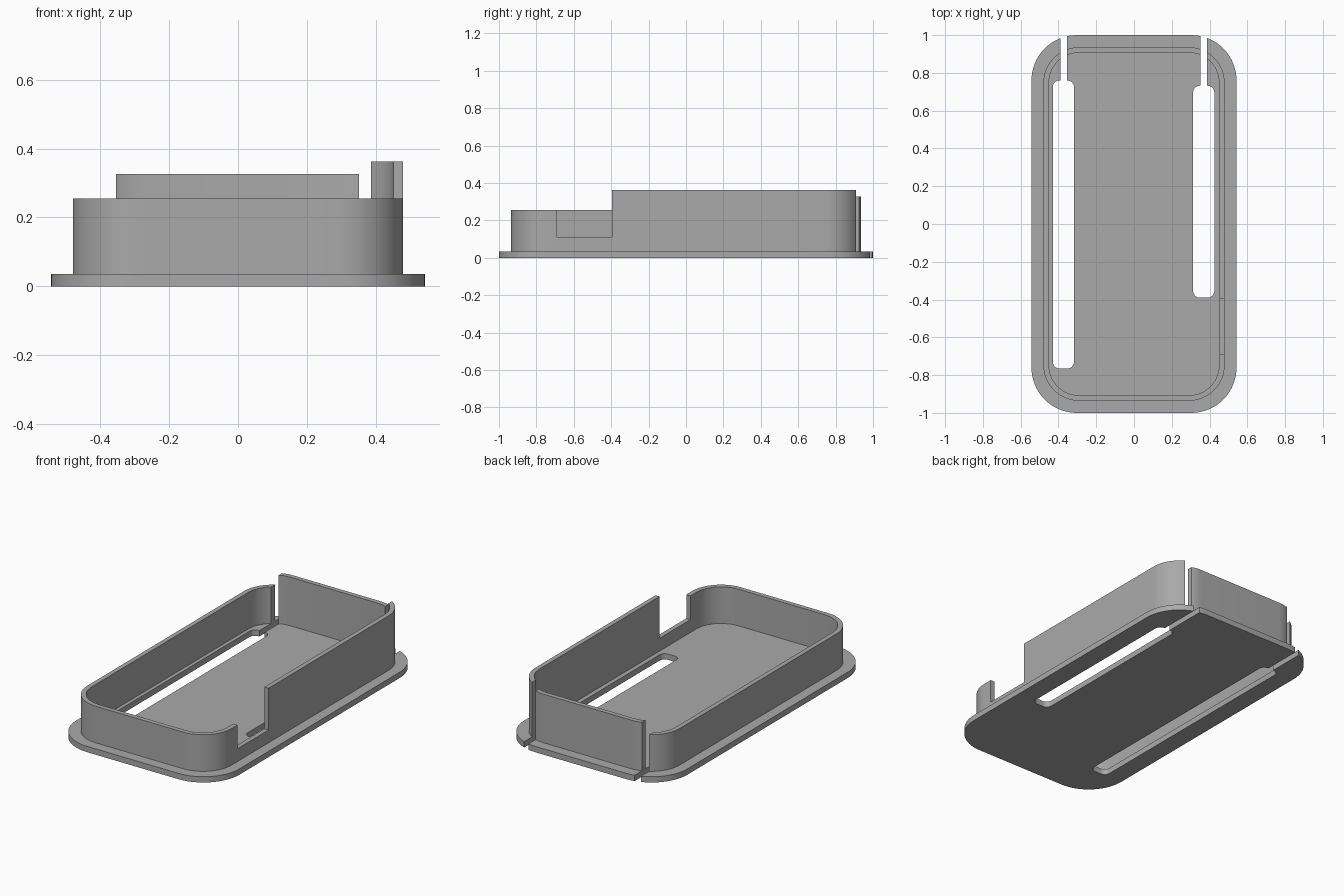
import bpy
import bmesh
from math import sin, cos, pi, radians

if "Cube" in bpy.data.objects:
    bpy.data.objects.remove(bpy.data.objects["Cube"], do_unlink=True)

grey = bpy.data.materials.new("plain grey")
grey.use_nodes = True
colour = (0.4, 0.4, 0.4, 1)
grey.diffuse_color = colour
grey.node_tree.nodes["Principled BSDF"].inputs["Base Color"].default_value = colour


def rounded_block(name, x0, x1, y0, y1, z0, z1, radius=0, steps=16):
    """Upright prism with a rounded rectangle as its outline."""
    corners = [(x1, y1, -1, -1), (x0, y1, 1, -1), (x0, y0, 1, 1), (x1, y0, -1, 1)]
    bm = bmesh.new()
    ring = []
    for quarter, (x, y, sx, sy) in enumerate(corners):
        for i in range(steps + 1 if radius else 1):
            a = (quarter + i / steps) * pi / 2
            ring.append(bm.verts.new((x + radius * (sx + cos(a)),
                                      y + radius * (sy + sin(a)), z0)) if radius
                        else bm.verts.new((x, y, z0)))
    face = bm.faces.new(ring)
    top = bmesh.ops.extrude_face_region(bm, geom=[face])["geom"]
    bmesh.ops.translate(bm, vec=(0, 0, z1 - z0),
                        verts=[v for v in top if isinstance(v, bmesh.types.BMVert)])
    bmesh.ops.recalc_face_normals(bm, faces=bm.faces)
    mesh = bpy.data.meshes.new(name)
    bm.to_mesh(mesh)
    bm.free()
    mesh.materials.append(grey)
    obj = bpy.data.objects.new(name, mesh)
    bpy.context.collection.objects.link(obj)
    return obj


def activate(obj):
    bpy.ops.object.select_all(action="DESELECT")
    obj.select_set(True)
    bpy.context.view_layer.objects.active = obj


def cut(obj, *box):
    """Cut a block out of the object."""
    cutter = rounded_block("cutter", *box, steps=6)
    cutter.hide_render = True
    activate(obj)
    mod = obj.modifiers.new("cut", "BOOLEAN")
    mod.operation = "DIFFERENCE"
    mod.solver = "EXACT"
    mod.object = cutter
    bpy.ops.object.modifier_apply(modifier=mod.name)
    bpy.data.objects.remove(cutter, do_unlink=True)


PLATE_TOP, LOW, MID, HIGH = 0.035, 0.255, 0.327, 0.363

# Base plate with two long slots
plate = rounded_block("base_plate", -0.543, 0.543, -1, 1, 0, PLATE_TOP, 0.24)
cut(plate, -0.43, -0.318, -0.765, 0.76, -1, 1, 0.035)
cut(plate, 0.313, 0.425, -0.39, 0.732, -1, 1, 0.035)

# Upright rim, hollowed out
rim = rounded_block("rim_wall", -0.48, 0.48, -0.936, 0.936, PLATE_TOP, HIGH, 0.19)
cut(rim, -0.452, 0.452, -0.908, 0.908, -1, 1, 0.162)

# Narrow gaps from the slots out through the back
for part in (plate, rim):
    cut(part, -0.39, -0.355, 0.74, 1.5, -1, 1)
    cut(part, 0.351, 0.387, 0.71, 1.5, -1, 1)

# Stepped rim heights and the side notch
cut(rim, -1, -0.37, -1.5, 1.5, LOW, 1)
cut(rim, -0.38, 1, -1.5, -0.395, LOW, 1)
cut(rim, -0.375, 0.37, 0.5, 1.5, MID, 1)
cut(rim, 0.4, 1, -0.69, -0.395, 0.112, 1)

for part in (plate, rim):
    activate(part)
    bpy.ops.object.shade_smooth_by_angle(angle=radians(30))
